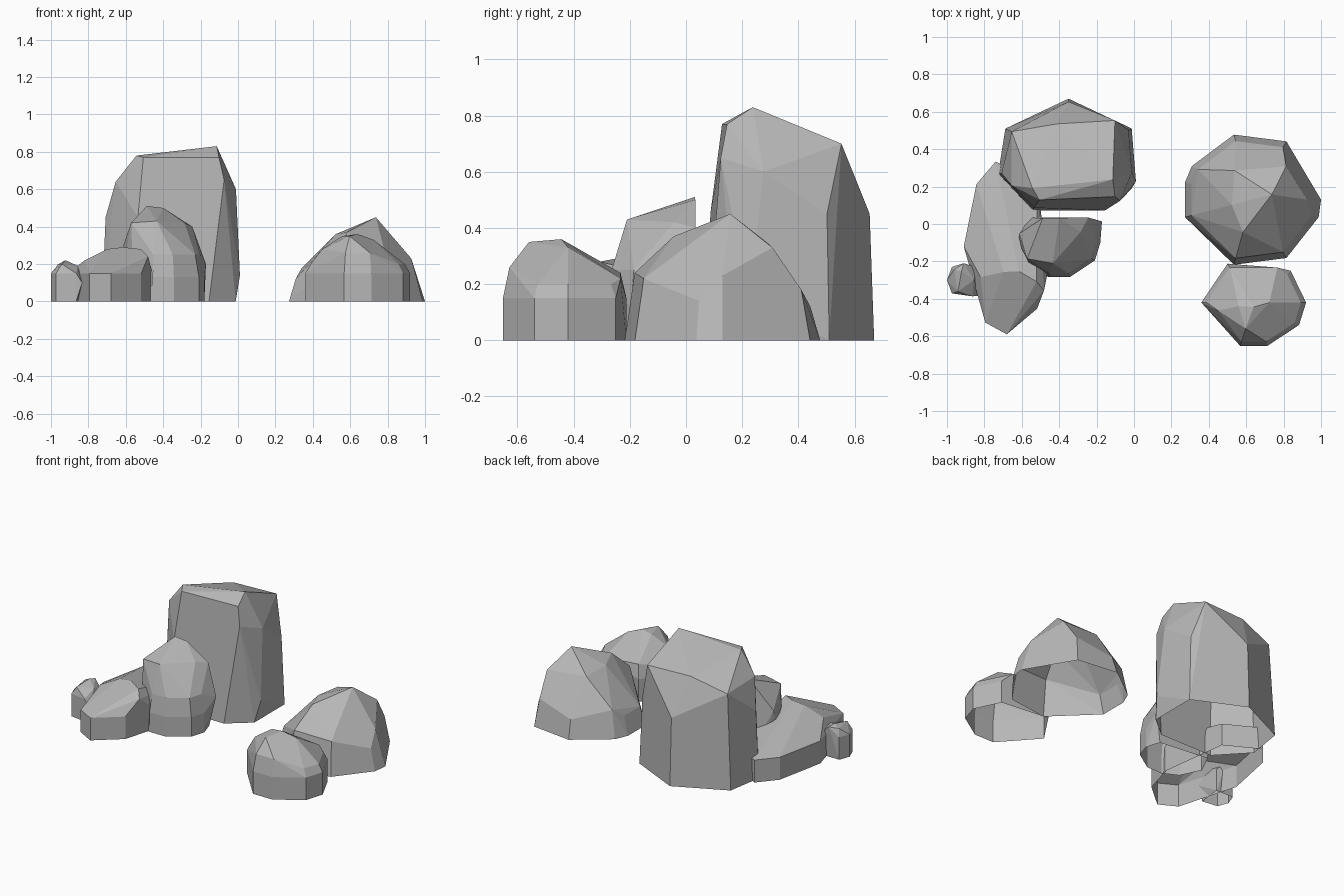
import bpy
import bmesh
import math
from mathutils import Vector

# Remove only the default cube
default_cube = bpy.data.objects.get("Cube")
if default_cube:
    bpy.data.objects.remove(default_cube, do_unlink=True)

# One stone grey for every boulder
stone = bpy.data.materials.new("stone_grey")
stone.use_nodes = True
grey = (.47, .47, .47, 1)
stone.diffuse_color = grey
stone.node_tree.nodes["Principled BSDF"].inputs["Base Color"].default_value = grey


# Directions are hours on a dial of twenty-four, counted from +x towards +y
# outline: hours of the wall corners
# rings: height and reach of each copy of the outline
# crown: hour, reach and height of each extra chiselled corner
def make_rock(name, centre, radius, outline, rings, crown):
    bm = bmesh.new()

    def add_corner(hour, reach, height):
        angle = math.tau * hour / 24
        bm.verts.new(Vector((centre[0] + radius[0] * reach * math.cos(angle),
                             centre[1] + radius[1] * reach * math.sin(angle),
                             height)))

    for height, reach in rings:
        for hour in outline:
            add_corner(hour, reach, height)
    for corner in crown:
        add_corner(*corner)
    hull = bmesh.ops.convex_hull(bm, input=bm.verts[:])

    # Drop corners that ended up inside the shell
    spare = set(hull["geom_interior"]) | set(hull["geom_unused"])
    spare = [item for item in spare if isinstance(item, bmesh.types.BMVert)]
    bmesh.ops.delete(bm, geom=spare, context="VERTS")

    # Open underside
    ground = [face for face in bm.faces if face.calc_center_median().z < .001]
    bmesh.ops.delete(bm, geom=ground, context="FACES")

    # Merge nearly flat triangles into broad facets
    bmesh.ops.dissolve_limit(bm, angle_limit=math.radians(8),
                             verts=bm.verts[:], edges=bm.edges[:])
    bmesh.ops.recalc_face_normals(bm, faces=bm.faces[:])

    mesh = bpy.data.meshes.new(name)
    bm.to_mesh(mesh)
    bm.free()
    mesh.materials.append(stone)
    rock = bpy.data.objects.new(name, mesh)
    bpy.context.scene.collection.objects.link(rock)


# Tall block at the back
make_rock(
    name="tall_boulder", centre=(-.35, .35), radius=(.39, .32),
    outline=(2, 6, 10, 13, 16, 20, 22),
    rings=[(0, 1), (.45, .95)],
    crown=[(22.5, 1, .14), (15, .7, .78), (22, .7, .83), (3, .9, .7),
           (7, .6, .7), (16, .8, .77), (21, .9, .77), (21, 1, .65),
           (23, .9, .6), (14, .9, .64), (10, .9, .63)])

# Rounded block leaning on the tall one
make_rock(
    name="middle_boulder", centre=(-.4, -.1), radius=(.22, .19),
    outline=(0, 2, 9, 12, 15, 17, 19, 22),
    rings=[(0, 1), (.13, 1), (.25, .9)],
    crown=[(2, 1.2, .2), (14, .9, .42), (17, .6, .43), (8, .8, .51),
           (6, .7, .5), (2, .6, .42), (3, 1, .4), (11, 1, .3)])

# Long low slab reaching forward
make_rock(
    name="long_slab", centre=(-.68, -.12), radius=(.23, .47),
    outline=(3, 7, 9, 12, 16, 18, 21, 23),
    rings=[(0, 1), (.15, 1)],
    crown=[(14, .7, .22), (17, .3, .28), (21, .4, .29), (22, .8, .28),
           (22, 1, .24)])

# Small stone beside the slab
make_rock(
    name="small_stone", centre=(-.91, -.3), radius=(.09, .1),
    outline=(3, 9, 12, 15, 20),
    rings=[(0, 1), (.15, 1)],
    crown=[(9, .8, .2), (6, .9, .21), (0, .6, .19), (16, .7, .2),
           (7, .5, .22), (21, 1.2, .1)])

# Wide pointed block on the left
make_rock(
    name="pointed_boulder", centre=(.63, .13), radius=(.37, .36),
    outline=(0, 4, 7, 10, 11, 13, 17, 20, 23),
    rings=[(0, 1), (.12, .9)],
    crown=[(1, .3, .45), (13, .3, .36), (8, .5, .35), (17, .5, .37),
           (3, .7, .33), (17, .9, .24), (20, .9, .22), (23, .9, .14),
           (0, .8, .23), (4, .9, .18), (10, .9, .18), (12, .7, .2)])

# Low block in front of the pointed one
make_rock(
    name="front_boulder", centre=(.64, -.42), radius=(.28, .24),
    outline=(0, 3, 8, 12, 17, 19, 22),
    rings=[(0, 1), (.15, 1), (.2, .9)],
    crown=[(13, .3, .35), (18, .1, .36), (0, .3, .33), (17, .6, .35),
           (17, .9, .26), (19, .9, .26), (13, .7, .28), (4, .9, .22),
           (8, .9, .24)])
